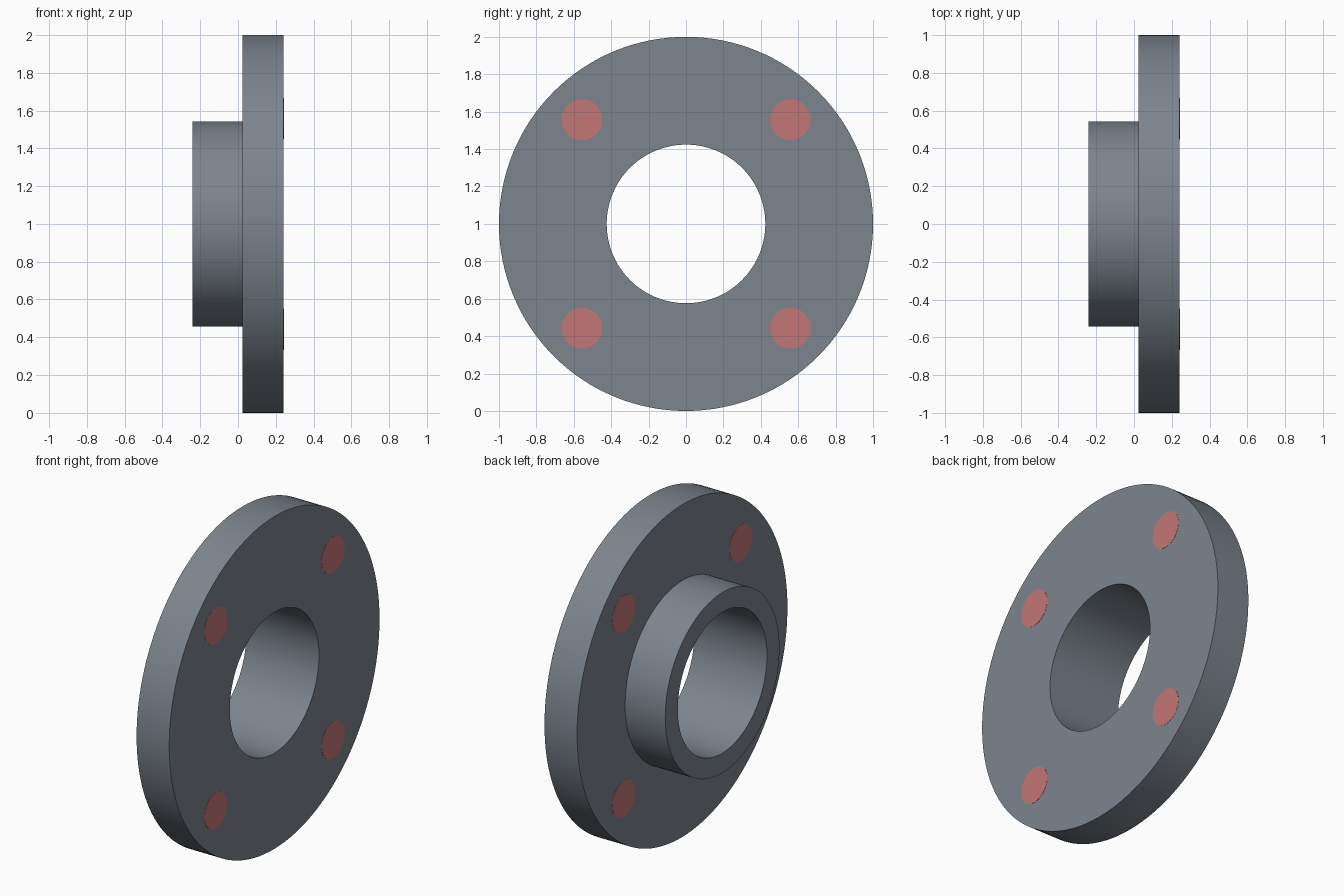
import bpy, bmesh, math
from mathutils import Matrix, Vector

if "Cube" in bpy.data.objects:
    bpy.data.objects.remove(bpy.data.objects["Cube"])

SEGMENTS = 128
BOLT_OFFSET = 0.557
BOLT_RADIUS = 0.109
FLANGE_BACK, FLANGE_FRONT = 0.025, 0.242


def make_material(name, color):
    mat = bpy.data.materials.new(name)
    mat.diffuse_color = (*color, 1)
    mat.use_nodes = True
    mat.node_tree.nodes["Principled BSDF"].inputs["Base Color"].default_value = mat.diffuse_color
    return mat


def make_object(name, bm, mat):
    bmesh.ops.recalc_face_normals(bm, faces=bm.faces)
    mesh = bpy.data.meshes.new(name)
    bm.to_mesh(mesh)
    bm.free()
    mesh.materials.append(mat)
    obj = bpy.data.objects.new(name, mesh)
    bpy.context.collection.objects.link(obj)
    bpy.ops.object.select_all(action='DESELECT')
    obj.select_set(True)
    bpy.context.view_layer.objects.active = obj
    bpy.ops.object.shade_smooth_by_angle(angle=math.radians(30))
    return obj


steel = make_material("steel grey", (0.205, 0.235, 0.270))
red = make_material("bolt hole red", (0.55, 0.185, 0.180))

# Flange body: bore, hub and disc as one profile (x, radius) turned about x
profile = [(-0.242, 0.424), (-0.242, 0.543), (FLANGE_BACK, 0.543),
           (FLANGE_BACK, 1.0), (FLANGE_FRONT, 1.0), (FLANGE_FRONT, 0.424)]
bm = bmesh.new()
verts = [bm.verts.new((x, 0, 1 + r)) for x, r in profile]
edges = [bm.edges.new((verts[i], verts[(i + 1) % len(verts)]))
         for i in range(len(verts))]
bmesh.ops.spin(bm, geom=verts + edges, cent=(0, 0, 1), axis=(1, 0, 0),
               angle=math.tau, steps=SEGMENTS, use_duplicate=False)
bmesh.ops.remove_doubles(bm, verts=bm.verts, dist=1e-4)
make_object("flange", bm, steel)

# Four bolt hole plugs, practically flush with both disc faces
middle = (FLANGE_BACK + FLANGE_FRONT) / 2
for side, sy in (("left", -1), ("right", 1)):
    for level, sz in (("lower", -1), ("upper", 1)):
        bm = bmesh.new()
        place = (Matrix.Translation(Vector((middle, sy * BOLT_OFFSET, 1 + sz * BOLT_OFFSET)))
                 @ Matrix.Rotation(math.pi / 2, 4, 'Y'))
        bmesh.ops.create_cone(bm, cap_ends=True, segments=48,
                              radius1=BOLT_RADIUS, radius2=BOLT_RADIUS,
                              depth=FLANGE_FRONT - FLANGE_BACK + 0.002, matrix=place)
        make_object(f"bolt_hole_{level}_{side}", bm, red)
